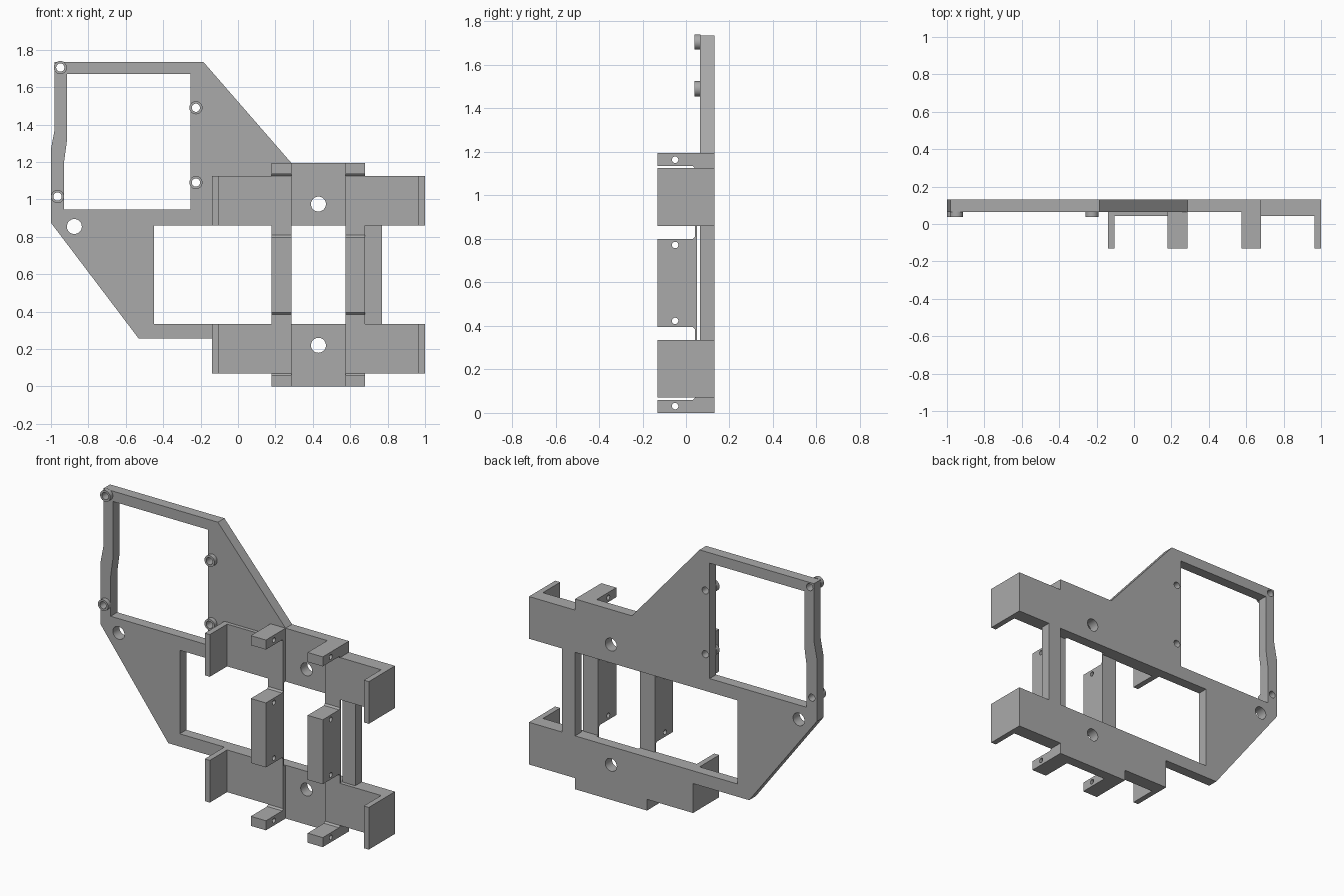
import bpy
import bmesh
import math
from mathutils import Vector

cube = bpy.data.objects.get("Cube")
if cube:
    bpy.data.objects.remove(cube, do_unlink=True)

grey = bpy.data.materials.new("plain grey")
grey.use_nodes = True
grey.diffuse_color = (0.4, 0.4, 0.4, 1)
grey.node_tree.nodes["Principled BSDF"].inputs["Base Color"].default_value = grey.diffuse_color

MID_X, MID_Z = 0.43, 0.5975      # symmetry centre of the cradle


def circle(u, v, r, n=32):
    return [(u + r * math.cos(2 * math.pi * i / n),
             v + r * math.sin(2 * math.pi * i / n)) for i in range(n)]


def rect(u0, v0, u1, v1):
    return [(u0, v0), (u1, v0), (u1, v1), (u0, v1)]


def extrude(name, loops, start, end, axis="Y"):
    """Fill an outline with holes and extrude it along Y (x, z loops) or X (y, z loops)."""
    curve = bpy.data.curves.new(name + "_profile", "CURVE")
    curve.dimensions = "2D"
    curve.fill_mode = "BOTH"
    curve.extrude = (end - start) / 2
    for loop in loops:
        spline = curve.splines.new("POLY")
        spline.points.add(len(loop) - 1)
        for point, (u, v) in zip(spline.points, loop):
            point.co = (u, v, 0, 1)
        spline.use_cyclic_u = True
    helper = bpy.data.objects.new(name + "_helper", curve)
    mesh = bpy.data.meshes.new_from_object(helper)
    bpy.data.objects.remove(helper)
    bpy.data.curves.remove(curve)

    bm = bmesh.new()
    bm.from_mesh(mesh)
    bmesh.ops.remove_doubles(bm, verts=bm.verts, dist=0.0005)
    centre = (start + end) / 2
    for vert in bm.verts:
        u, v, w = vert.co
        vert.co = Vector((u, w + centre, v) if axis == "Y" else (w + centre, u, v))
    bmesh.ops.recalc_face_normals(bm, faces=bm.faces)
    bm.to_mesh(mesh)
    bm.free()
    mesh.name = name
    mesh.materials.clear()
    mesh.materials.append(grey)
    obj = bpy.data.objects.new(name, mesh)
    bpy.context.collection.objects.link(obj)
    bpy.ops.object.select_all(action="DESELECT")
    obj.select_set(True)
    bpy.context.view_layer.objects.active = obj
    bpy.ops.object.shade_smooth_by_angle(angle=math.radians(30))
    return obj


def flip_x(loop):
    return [(2 * MID_X - u, v) for u, v in loop]


def flip_z(loop):
    return [(u, 2 * MID_Z - v) for u, v in loop]


# Back plate with its two windows and drilled holes
outline = [(-0.98, 1.735), (-0.185, 1.735), (0.285, 1.195), (0.68, 1.195),
           (0.68, 1.125), (1, 1.125), (1, 0.86), (0.77, 0.86), (0.77, 0.335),
           (1, 0.335), (1, 0.07), (0.68, 0.07), (0.68, 0), (0.18, 0),
           (0.18, 0.07), (-0.14, 0.07), (-0.14, 0.255), (-0.53, 0.255),
           (-1, 0.875), (-1, 1.27), (-0.98, 1.375)]
frame_window = [(-0.915, 1.67), (-0.255, 1.67), (-0.255, 0.945),
                (-0.93, 0.945), (-0.93, 1.2), (-0.915, 1.31)]
cradle_window = rect(-0.45, 0.335, 0.68, 0.86)
bosses = [(-0.95, 1.705), (-0.965, 1.015), (-0.225, 1.49), (-0.225, 1.09)]
bolt_holes = [(MID_X, 0.975), (MID_X, 0.22), (-0.875, 0.855)]
extrude("back_plate",
        [outline, frame_window, cradle_window]
        + [circle(x, z, 0.022) for x, z in bosses]
        + [circle(x, z, 0.04) for x, z in bolt_holes], 0.065, 0.13)

# Raised rings around the small screw holes
for i, (x, z) in enumerate(bosses):
    extrude(f"screw_boss_{i + 1}", [circle(x, z, 0.035), circle(x, z, 0.022)], 0.038, 0.066)

# Raised pads and end walls, mirrored to the four corners
pad = [(-0.14, 0.86), (0.285, 0.86), (0.285, 1.195), (0.18, 1.195),
       (0.18, 1.125), (-0.14, 1.125)]
wall = rect(-0.14, 0.86, -0.105, 1.125)
for side in ("right", "left"):
    for level in ("upper", "lower"):
        loops = [pad, wall]
        if side == "left":
            loops = [flip_x(p) for p in loops]
        if level == "lower":
            loops = [flip_z(p) for p in loops]
        extrude(f"{level}_{side}_pad", [loops[0]], 0.042, 0.066)
        extrude(f"{level}_{side}_end_wall", [loops[1]], -0.13, 0.043)

# Thin rails carrying a middle block, plus a lug at each end, all cross-drilled
rail = [(0.05, 0.335), (0.05, 0.86), (0.042, 0.86), (0.042, 0.81), (0.032, 0.8),
        (-0.13, 0.8), (-0.13, 0.395), (0.032, 0.395), (0.042, 0.385), (0.042, 0.335)]
lug = [(-0.13, 1.135), (0.032, 1.135), (0.042, 1.125), (0.042, 1.195), (-0.13, 1.195)]
rail_hole = circle(-0.05, 0.772, 0.015, 16)
lug_hole = circle(-0.05, 1.164, 0.015, 16)
for side, x0, x1 in (("right", 0.18, 0.285), ("left", 0.575, 0.68)):
    extrude(f"{side}_rail_block", [rail, rail_hole, flip_z(rail_hole)], x0, x1, "X")
    extrude(f"upper_{side}_lug", [lug, lug_hole], x0, x1, "X")
    extrude(f"lower_{side}_lug", [flip_z(lug), flip_z(lug_hole)], x0, x1, "X")
